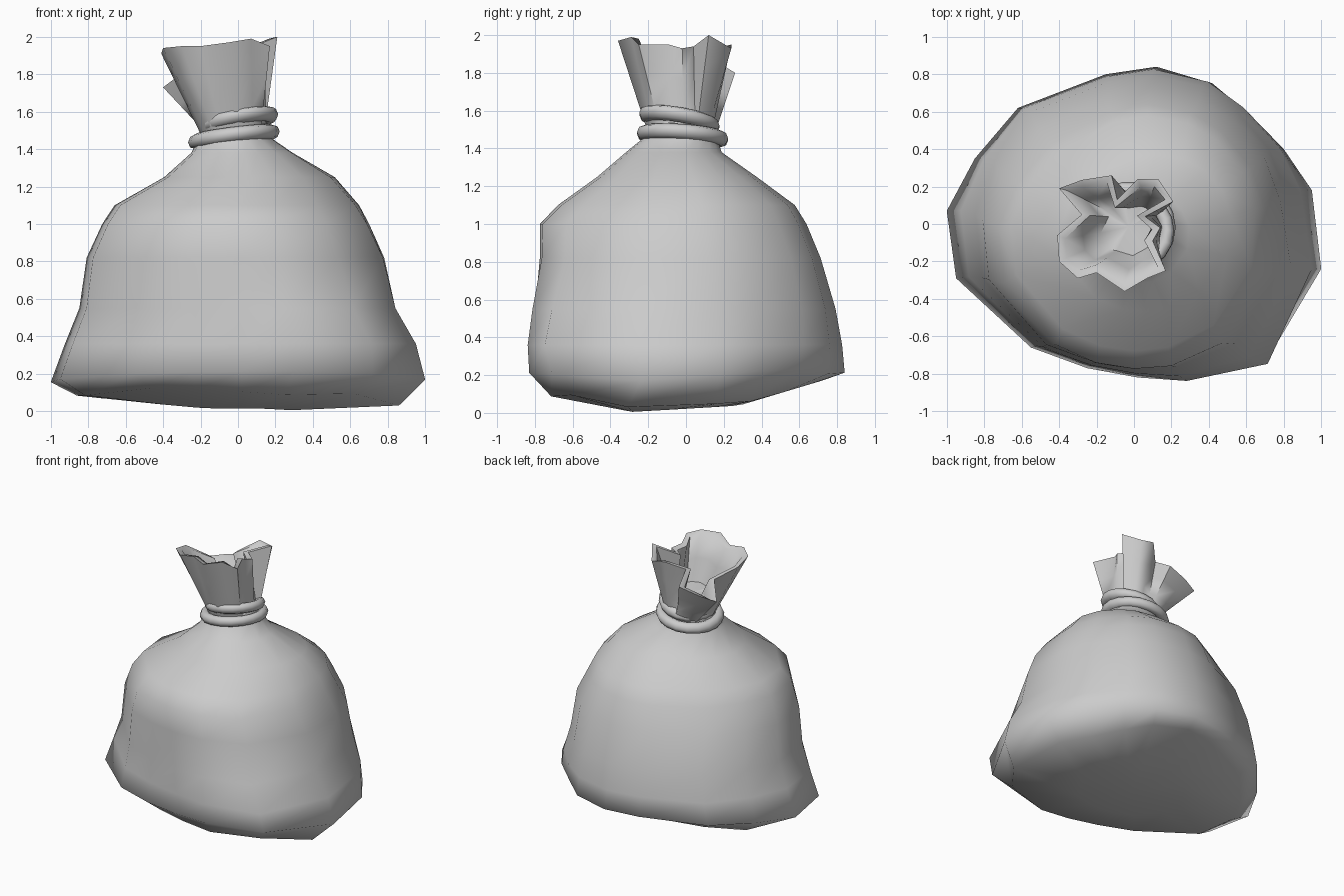
import bpy, bmesh, math
from mathutils import Vector

if "Cube" in bpy.data.objects:
    bpy.data.objects.remove(bpy.data.objects["Cube"])

cloth = bpy.data.materials.new("grey cloth")
cloth.diffuse_color = (0.6, 0.6, 0.6, 1)
cloth.use_nodes = True
cloth.node_tree.nodes["Principled BSDF"].inputs["Base Color"].default_value = cloth.diffuse_color


def finish(name, bm, angle):
    bmesh.ops.recalc_face_normals(bm, faces=bm.faces)
    me = bpy.data.meshes.new(name)
    bm.to_mesh(me)
    bm.free()
    ob = bpy.data.objects.new(name, me)
    bpy.context.collection.objects.link(ob)
    me.materials.append(cloth)
    bpy.ops.object.select_all(action='DESELECT')
    ob.select_set(True)
    bpy.context.view_layer.objects.active = ob
    bpy.ops.object.shade_smooth_by_angle(angle=math.radians(angle))
    return ob


def loft(bm, rings, cap_start=False, cap_end=False):
    loops = [[bm.verts.new(p) for p in r] for r in rings]
    for a, b in zip(loops, loops[1:]):
        n = len(a)
        for i in range(n):
            j = (i + 1) % n
            bm.faces.new((a[i], a[j], b[j], b[i]))
    for use, ring in ((cap_start, loops[0]), (cap_end, loops[-1])):
        if use:
            c = bm.verts.new(sum((v.co for v in ring), Vector()) / len(ring))
            for i in range(len(ring)):
                bm.faces.new((ring[i - 1], ring[i], c))


# Sack: irregular base outline lofted up to a round neck
outline = [(-1, .07), (-.95, -.29), (-.55, -.66), (-.25, -.77), (.02, -.82),
           (.3, -.83), (.72, -.71), (1, -.24), (.95, .18), (.8, .4), (.6, .6),
           (.42, .75), (.12, .84), (-.15, .8), (-.62, .62), (-.85, .35)]


def belly(x, y):
    # Keel-shaped underside, lowest in front of the centre
    d = y + .28
    z = .06 * d + .24 * max(0, d - .56) if d > 0 else -.18 * d
    return (.005 + z + .03 * max(0, -x) + .1 * max(0, x - .65)
            + .08 * max(0, -x - y - .4))


rings = []
for s in (.4, .86):
    ring = []
    for x, y in outline:
        x, y = x * s, y * s
        if x > .84:
            y -= .1
        ring.append((x, y, belly(x, y) + (.03 if x > .5 and y < -.5 else 0)))
    rings.append(ring)
rings.append([(x, y, .15 + .075 * abs(y) + (.04 if x > .5 and y > 0 else 0))
              for x, y in outline])

# z, x min, x max, y min, y max, roundness,
# then bulge at the back right, front right, back left and front left corners
levels = [(.36, -.92, .91, -.81, .815, .15, .06, .11, .02, .02),
          (.55, -.84, .82, -.80, .775, .3, .09, .08, .04, .03),
          (.82, -.81, .785, -.78, .70, .5, .09, .01, -.01, .02),
          (1.0, -.735, .705, -.78, .63, .6, .08, 0, -.06, 0),
          (1.1, -.67, .65, -.685, .57, .7, .08, -.02, -.07, -.01),
          (1.25, -.40, .52, -.475, .37, .8, .07, -.06, -.05, 0),
          (1.38, -.25, .30, -.32, .19, .9, 0, -.04, 0, 0),
          (1.46, -.21, .18, -.22, .165, 1, 0, 0, 0, 0),
          (1.54, -.19, .16, -.2, .15, 1, 0, 0, 0, 0)]
for z, x0, x1, y0, y1, t, *bulges in levels:
    ring = []
    for x, y in outline:
        u, v = x, y / .84
        a = math.atan2(v, u)
        u += (math.cos(a) - u) * t
        v += (math.sin(a) - v) * t
        k = 1
        for b, deg in zip(bulges, (45, -45, 135, -135)):
            k += b * max(0, math.cos(a - math.radians(deg))) ** 6
        ring.append(((x0 + x1) / 2 + k * u * (x1 - x0) / 2,
                     (y0 + y1) / 2 + k * v * (y1 - y0) / 2, z))
    rings.append(ring)
bm = bmesh.new()
loft(bm, rings, cap_start=True, cap_end=True)
finish("sack_body", bm, 75)

# Ruffled mouth: crumpled rim gathered into the neck, with an inner wall
rim = [(-.41, -.06, 1.91), (-.40, -.2, 1.94), (-.3, -.29, 1.95),
       (-.2, -.26, 1.95), (-.05, -.36, 1.97), (.07, -.29, 1.99),
       (.17, -.25, 1.95), (.10, -.09, 1.95), (.14, -.02, 1.93),
       (.06, .04, 1.94), (.21, .12, 2.0), (.13, .24, 1.93),
       (.02, .24, 1.95), (-.09, .13, 1.88), (-.12, .26, 1.80),
       (-.28, .235, 1.76), (-.40, .19, 1.73), (-.28, .05, 1.82)]
mid = Vector((-.11, -.04))


def gather(points, t, low, radius):
    out = []
    for x, y, z in points:
        a = math.atan2(y - mid.y, x - mid.x)
        nx, ny = -.02 + radius * math.cos(a), -.025 + radius * math.sin(a)
        out.append((nx + (x - nx) * t, ny + (y - ny) * t, low + (z - low) * t))
    return out


inner = []
n = len(rim)
for i, (x, y, z) in enumerate(rim):
    p, q, r = Vector(rim[i - 1][:2]), Vector((x, y)), Vector(rim[(i + 1) % n][:2])
    d = (q - p).normalized() + (r - q).normalized()
    d = Vector((-d.y, d.x)).normalized() * .045
    inner.append((x + d.x, y + d.y, z - .01))
walls = [gather(rim, t, 1.47, .175) for t in (0, .3, .65, 1)]
walls += [gather(inner, t, 1.56, .11) for t in (1, .6, .2)]
bm = bmesh.new()
loft(bm, walls, cap_end=True)
finish("ruffled_mouth", bm, 60)


# Rope: two tilted loops around the neck
def rope(name, centre, radius, tube, sx, sy):
    bm = bmesh.new()
    sections = []
    for k in range(18):
        a = 2 * math.pi * k / 18
        sec = []
        for m in range(8):
            b = 2 * math.pi * m / 8
            r = radius + tube * math.cos(b)
            x, y = r * math.cos(a), r * math.sin(a)
            sec.append(Vector(centre) + Vector((x, y, tube * math.sin(b) + sx * x + sy * y)))
        sections.append(sec)
    sections.append(sections[0])
    loft(bm, sections)
    bmesh.ops.remove_doubles(bm, verts=bm.verts, dist=1e-5)
    finish(name, bm, 75)


rope("lower_rope", (-.022, -.018, 1.465), .205, .04, .12, -.07)
rope("upper_rope", (.0, -.035, 1.55), .175, .04, .17, -.16)
